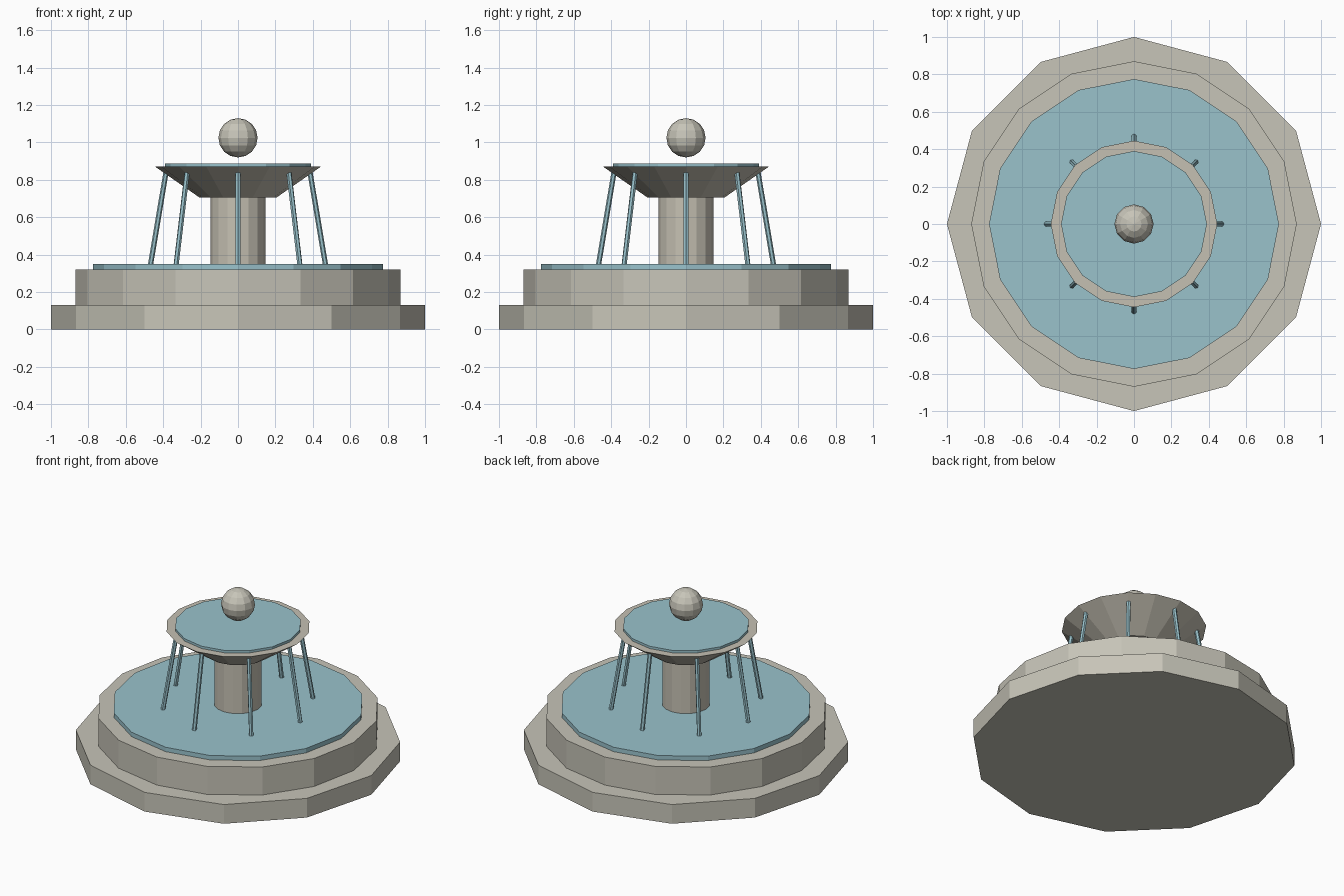
import bpy
import math
from mathutils import Vector

cube = bpy.data.objects.get("Cube")
if cube:
    bpy.data.objects.remove(cube, do_unlink=True)


def material(name, rgb):
    mat = bpy.data.materials.new(name)
    mat.use_nodes = True
    color = (*rgb, 1)
    mat.diffuse_color = color
    mat.node_tree.nodes["Principled BSDF"].inputs["Base Color"].default_value = color
    return mat


stone = material("pale stone", (0.57, 0.555, 0.48))
warm_stone = material("warm stone", (0.56, 0.53, 0.45))
water = material("water blue", (0.32, 0.54, 0.60))


def finish(name, mat):
    obj = bpy.context.object
    obj.name = name
    obj.data.name = name
    obj.data.materials.append(mat)
    return obj


def drum(name, mat, sides, bottom, top, low_radius, high_radius=None):
    """Upright faceted drum or cone between two heights."""
    bpy.ops.mesh.primitive_cone_add(
        vertices=sides, radius1=low_radius, radius2=high_radius or low_radius,
        depth=top - bottom, location=(0, 0, (bottom + top) / 2))
    return finish(name, mat)


def rod(name, mat, start, end, radius):
    """Thin hexagonal rod between two points."""
    start, end = Vector(start), Vector(end)
    axis = end - start
    bpy.ops.mesh.primitive_cylinder_add(
        vertices=6, radius=radius, depth=axis.length, location=(start + end) / 2,
        rotation=axis.to_track_quat('Z', 'Y').to_euler())
    return finish(name, mat)


# Stepped base and main pool
drum("base_step", stone, 12, 0, 0.13, 1.0)
drum("basin", stone, 16, 0.13, 0.32, 0.87)
drum("pool_water", water, 16, 0.32, 0.35, 0.775)

# Column carrying the upper bowl
drum("column", warm_stone, 16, 0.35, 0.71, 0.148)
drum("upper_bowl", warm_stone, 16, 0.705, 0.872, 0.205, 0.445)
drum("bowl_water", water, 16, 0.872, 0.888, 0.39)

# Ball finial hovering over the bowl
bpy.ops.mesh.primitive_uv_sphere_add(
    segments=12, ring_count=8, radius=0.105, location=(0, 0, 1.025))
finish("finial_ball", stone)

# Ring of falling water jets
JETS = 8
for i in range(JETS):
    angle = math.tau * i / JETS
    c, s = math.cos(angle), math.sin(angle)
    rod(f"water_jet_{i + 1}", water,
        (0.468 * c, 0.468 * s, 0.345), (0.385 * c, 0.385 * s, 0.84), 0.014)
